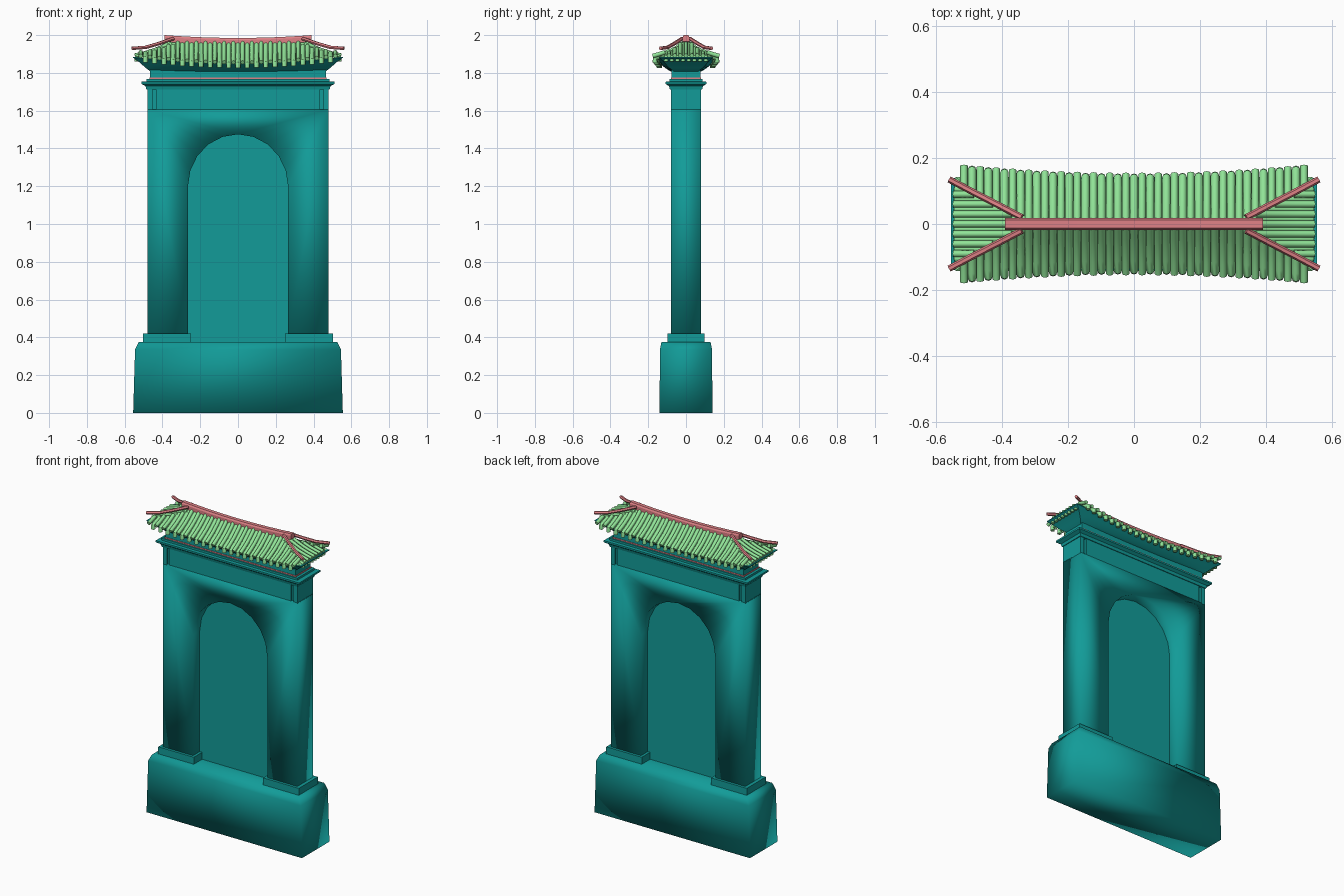
import bpy, bmesh, math
from mathutils import Vector

cube = bpy.data.objects.get("Cube")
if cube:
    bpy.data.objects.remove(cube)


def material(name, rgb):
    m = bpy.data.materials.new(name)
    m.use_nodes = True
    m.diffuse_color = (*rgb, 1)
    m.node_tree.nodes["Principled BSDF"].inputs["Base Color"].default_value = (*rgb, 1)
    return m


TEAL = material("teal_stone", (0.006, 0.33, 0.315))
GREEN = material("green_tile", (0.28, 0.77, 0.31))
PINK = material("pink_ridge", (0.74, 0.22, 0.24))


def finish(name, bm, mat, angle=30):
    bmesh.ops.recalc_face_normals(bm, faces=bm.faces)
    mesh = bpy.data.meshes.new(name)
    bm.to_mesh(mesh)
    bm.free()
    ob = bpy.data.objects.new(name, mesh)
    bpy.context.collection.objects.link(ob)
    mesh.materials.append(mat)
    bpy.ops.object.select_all(action='DESELECT')
    ob.select_set(True)
    bpy.context.view_layer.objects.active = ob
    if angle:
        bpy.ops.object.shade_smooth_by_angle(angle=math.radians(angle))
    else:
        bpy.ops.object.shade_smooth()
    return ob


def box(name, x0, x1, y, z0, z1, mat):
    """Box between x0 and x1, symmetric in y."""
    bm = bmesh.new()
    bmesh.ops.create_cube(bm, size=1)
    for v in bm.verts:
        v.co = ((x0 + x1) / 2 + v.co.x * (x1 - x0), v.co.y * 2 * y,
                (z0 + z1) / 2 + v.co.z * (z1 - z0))
    return finish(name, bm, mat)


def loft(name, rings, mat, steps=1, angle=30):
    """Stack rectangular rings (half x, half y, z, lift towards the ends)."""
    bm = bmesh.new()
    loops = []
    for hx, hy, z, lift in rings:
        us = [-1 + 2 * i / steps for i in range(steps + 1)]
        pts = [(u, -1) for u in us] + [(u, 1) for u in reversed(us)]
        loops.append([bm.verts.new((u * hx, s * hy, z + lift * u * u)) for u, s in pts])
    n = len(loops[0])
    for a, b in zip(loops, loops[1:]):
        for i in range(n):
            j = (i + 1) % n
            bm.faces.new((a[i], a[j], b[j], b[i]))
    # close both ends with strips that follow the curve
    for ring in (loops[0], loops[-1]):
        for i in range(steps):
            bm.faces.new((ring[i], ring[i + 1], ring[n - 2 - i], ring[n - 1 - i]))
    return finish(name, bm, mat, angle)


def extrude_outline(name, outline, y, mat, angle):
    """Outline in x and z, extruded from -y to y."""
    bm = bmesh.new()
    face = bm.faces.new([bm.verts.new((x, -y, z)) for x, z in outline])
    ext = bmesh.ops.extrude_face_region(bm, geom=[face])["geom"]
    for v in ext:
        if isinstance(v, bmesh.types.BMVert):
            v.co.y = y
    return finish(name, bm, mat, angle)


def tubes(name, paths, radius, mat, resolution=2):
    """Round rods along poly paths, joined in one mesh object."""
    cu = bpy.data.curves.new(name, 'CURVE')
    cu.dimensions = '3D'
    cu.bevel_depth = radius
    cu.bevel_resolution = resolution
    cu.use_fill_caps = True
    for path in paths:
        sp = cu.splines.new('POLY')
        sp.points.add(len(path) - 1)
        for p, co in zip(sp.points, path):
            p.co = (*co, 1)
    cu.materials.append(mat)
    ob = bpy.data.objects.new(name, cu)
    bpy.context.collection.objects.link(ob)
    bpy.ops.object.select_all(action='DESELECT')
    ob.select_set(True)
    bpy.context.view_layer.objects.active = ob
    bpy.ops.object.convert(target='MESH')
    bpy.ops.object.shade_smooth_by_angle(angle=math.radians(50))


# Plinth and pillar feet
loft("plinth", [(0.555, 0.14, 0, 0), (0.545, 0.138, 0.335, 0),
                (0.525, 0.13, 0.375, 0)], TEAL, angle=0)
for side, name in ((1, "left"), (-1, "right")):
    a, b = sorted((side * 0.248, side * 0.502))
    box(name + "_pillar_foot", a, b, 0.097, 0.37, 0.42, TEAL)

# Wall with an arched niche and its thin panel
SPRING, HALF, RISE = 1.2, 0.265, 0.275
arch = [(HALF * math.cos(math.pi * i / 10), SPRING + RISE * math.sin(math.pi * i / 10))
        for i in range(11)]
wall = [(0.48, 0.42), (0.48, 1.605), (-0.48, 1.605), (-0.48, 0.42), (-HALF, 0.42)]
extrude_outline("arched_wall", wall + arch[::-1] + [(HALF, 0.42)], 0.08, TEAL, 0)
extrude_outline("niche_panel", [(-HALF, 0.37)] + arch[::-1] + [(HALF, 0.37)], 0.012, TEAL, 30)

# Frieze with corner posts
box("frieze_core", -0.46, 0.46, 0.068, 1.60, 1.73, TEAL)
box("frieze_beam", -0.435, 0.435, 0.08, 1.605, 1.725, TEAL)
for side, name in ((1, "left"), (-1, "right")):
    a, b = sorted((side * 0.452, side * 0.48))
    box(name + "_corner_post", a, b, 0.08, 1.60, 1.72, TEAL)

# Cornice, coloured strip and neck
loft("cornice", [(0.485, 0.085, 1.712, 0), (0.49, 0.09, 1.73, 0), (0.512, 0.108, 1.742, 0),
                 (0.512, 0.108, 1.753, 0), (0.485, 0.088, 1.755, 0),
                 (0.485, 0.088, 1.768, 0)], TEAL)
box("neck_strip", -0.468, 0.468, 0.079, 1.766, 1.776, PINK)
box("neck", -0.465, 0.465, 0.076, 1.77, 1.815, TEAL)

# Curved underside of the eaves and the tile bed above it
loft("eaves_underside", [(0.46, 0.06, 1.80, 0.005), (0.49, 0.09, 1.812, 0.015),
                         (0.52, 0.115, 1.83, 0.025), (0.555, 0.14, 1.85, 0.03),
                         (0.555, 0.14, 1.855, 0.03)], TEAL, 16)
loft("tile_bed", [(0.54, 0.142, 1.85, 0.035), (0.45, 0.075, 1.895, 0.02),
                  (0.35, 0.005, 1.96, 0)], GREEN, 16)


# Roof tiles: raised caps, and pans with a drooping tip, stopping at the hips
def hip_y(x):
    return max(0.005, 0.02 + (abs(x) - 0.34) * 0.52)


def front_point(x, y, drop=0):
    k = (x / 0.52) ** 2
    t = abs(y) / (0.15 + 0.027 * k)
    z = 1.97 - (0.115 - 0.035 * k) * t - 0.01 * math.sin(math.pi * t)
    return Vector((x, y, z - drop))


def side_point(x, y, drop=0):
    t = (abs(x) - 0.34) / 0.205
    z = 1.968 - 0.075 * t - 0.01 * math.sin(math.pi * t)
    return Vector((x, y, z - drop))


def slope_paths(point, start, end, sign, drop, tip):
    """Path down one slope; point(d) maps distance from the ridge."""
    pts = [point(sign * (start + (end - start) * i / 4), drop) for i in range(5)]
    if tip:
        pts.append(pts[-1] - Vector((0, 0, 0.024)))
    return pts


def tile_rows(offset, spacing, count, drop, tip, pull):
    """All long-slope rows, front and back."""
    rows = []
    for i in range(count):
        x = offset + i * spacing
        end = 0.15 + 0.027 * (x / 0.52) ** 2 - pull
        for s in (-1, 1):
            rows.append(slope_paths(lambda d, k, x=x: front_point(x, d, k),
                                    hip_y(x), end, s, drop, tip))
    return rows


def end_rows(offset, spacing, count, drop, tip, pull):
    """All short-slope rows at both ends."""
    rows = []
    for i in range(count):
        y = offset + i * spacing
        start = 0.35 + max(0, abs(y) - 0.02) / 0.52
        for s in (-1, 1):
            if start < 0.535:
                rows.append(slope_paths(lambda d, k, y=y: side_point(d, y, k),
                                        start, 0.547 - pull, s, drop, tip))
    return rows


STEP = 1.03 / 21
tubes("long_cap_tiles", tile_rows(-0.515, STEP, 22, 0, False, 0), 0.0115, GREEN)
tubes("long_pan_tiles", tile_rows(-0.515 + STEP / 2, STEP, 21, 0.01, True, 0.01), 0.013, GREEN)
tubes("end_cap_tiles", end_rows(-0.12, 0.03, 9, 0, False, 0), 0.0105, GREEN)
tubes("end_pan_tiles", end_rows(-0.105, 0.03, 8, 0.01, True, 0.01), 0.011, GREEN)

# Sagging main ridge and four hip ridges with lifted tips
loft("main_ridge", [(0.39, 0.018, 1.95, 0.015), (0.39, 0.018, 1.975, 0.015),
                    (0.39, 0.012, 1.985, 0.015)], PINK, 12)
hips = [[(sx * x, sy * y, z) for x, y, z in
         ((0.34, 0.02, 1.982), (0.42, 0.062, 1.955), (0.49, 0.098, 1.935), (0.56, 0.135, 1.93))]
        for sx in (-1, 1) for sy in (-1, 1)]
tubes("hip_ridges", hips, 0.01, PINK, 1)
